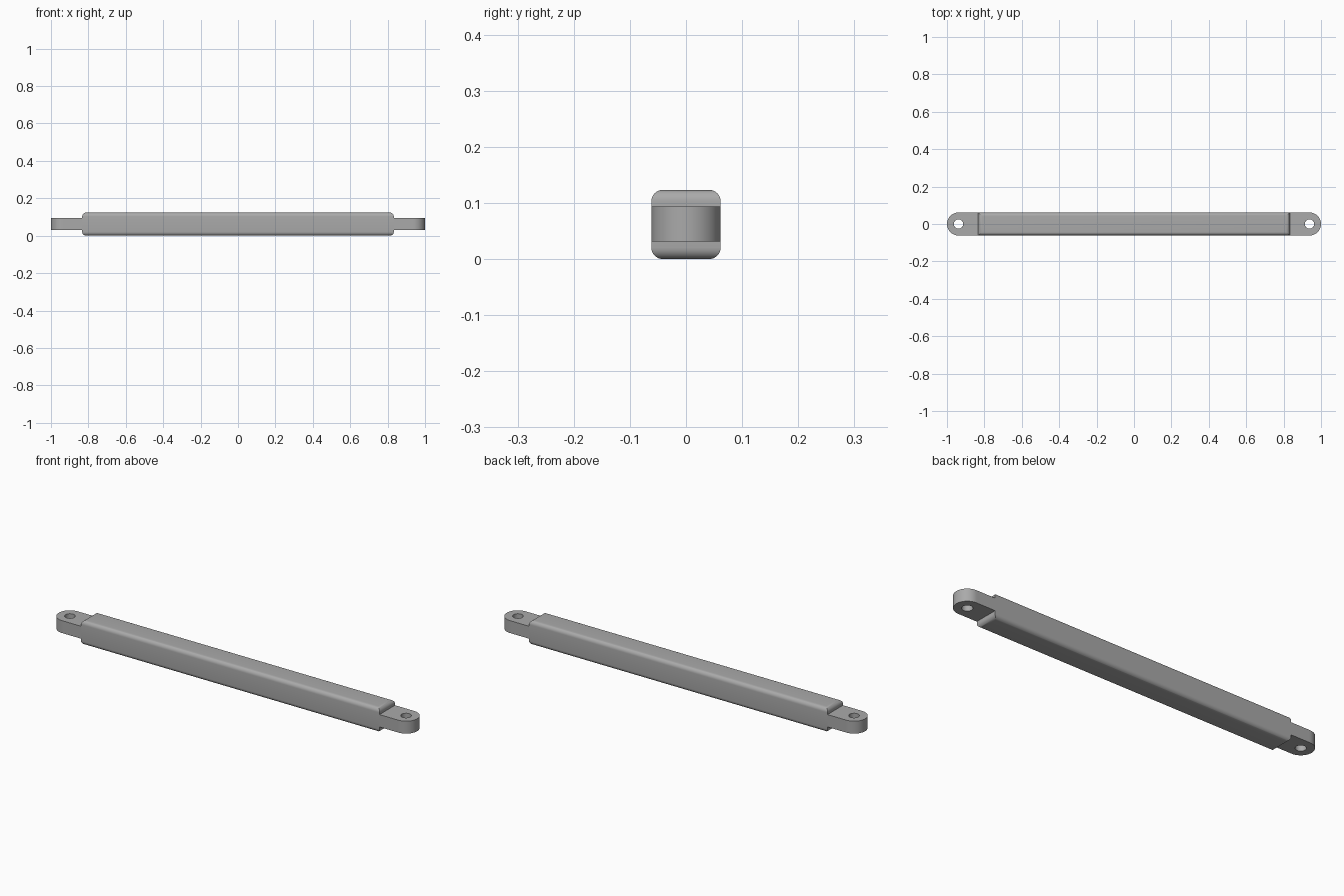
import bpy, bmesh, math

HALF = 0.0617         # half width and half height of the bar
BODY_END = 0.833      # half length of the bar
PIN_X = 1 - HALF      # centre of each lug eye
HOLE = 0.0247
LUG_Z = (0.0315, 0.094)
SEGS = 48

if "Cube" in bpy.data.objects:
    bpy.data.objects.remove(bpy.data.objects["Cube"], do_unlink=True)

steel = bpy.data.materials.new("grey steel")
steel.use_nodes = True
GREY = (0.4, 0.4, 0.4, 1)
steel.diffuse_color = GREY
steel.node_tree.nodes["Principled BSDF"].inputs["Base Color"].default_value = GREY


def finish(bm, name):
    bmesh.ops.recalc_face_normals(bm, faces=bm.faces)
    mesh = bpy.data.meshes.new(name)
    bm.to_mesh(mesh)
    bm.free()
    mesh.materials.append(steel)
    obj = bpy.data.objects.new(name, mesh)
    bpy.context.collection.objects.link(obj)
    bpy.ops.object.select_all(action='DESELECT')
    obj.select_set(True)
    bpy.context.view_layer.objects.active = obj
    bpy.ops.object.shade_smooth_by_angle(angle=math.radians(30))


# Bar: every top and bottom edge rounded, upright corners left sharp
bm = bmesh.new()
bmesh.ops.create_cube(bm, size=2)
for v in bm.verts:
    v.co = (v.co.x * BODY_END, v.co.y * HALF, (v.co.z + 1) * HALF)
level = [e for e in bm.edges if abs(e.verts[0].co.z - e.verts[1].co.z) < 1e-4]
bmesh.ops.bevel(bm, geom=level, offset=0.0206, segments=8, profile=0.5,
                affect='EDGES', clamp_overlap=True)
finish(bm, "bar_body")


# Lug: flat plate with a round nose and a pin hole
def lug_outline(a):
    """Point on the outer edge seen from the pin centre at angle a."""
    c, s = math.cos(a), math.sin(a)
    if c >= -1e-6:
        return HALF * c, HALF * s
    reach = min((PIN_X - BODY_END) / -c, HALF / max(abs(s), 1e-6))
    return reach * c, reach * s


def make_lug(name, side):
    corner = math.atan2(HALF, BODY_END - PIN_X)
    angles = sorted([i * math.tau / SEGS for i in range(SEGS)]
                    + [corner, math.tau - corner])
    bm = bmesh.new()
    rings = []
    for z in LUG_Z:
        outer, inner = [], []
        for a in angles:
            x, y = lug_outline(a)
            outer.append(bm.verts.new((side * (PIN_X + x), y, z)))
            inner.append(bm.verts.new((side * (PIN_X + HOLE * math.cos(a)),
                                       HOLE * math.sin(a), z)))
        rings.append((outer, inner))
    (low_out, low_in), (top_out, top_in) = rings
    loops = [low_out, top_out, top_in, low_in]
    n = len(angles)
    for k, loop in enumerate(loops):
        other = loops[(k + 1) % 4]
        for i in range(n):
            j = (i + 1) % n
            bm.faces.new((loop[i], loop[j], other[j], other[i]))
    finish(bm, name)


make_lug("left_lug", 1)
make_lug("right_lug", -1)
